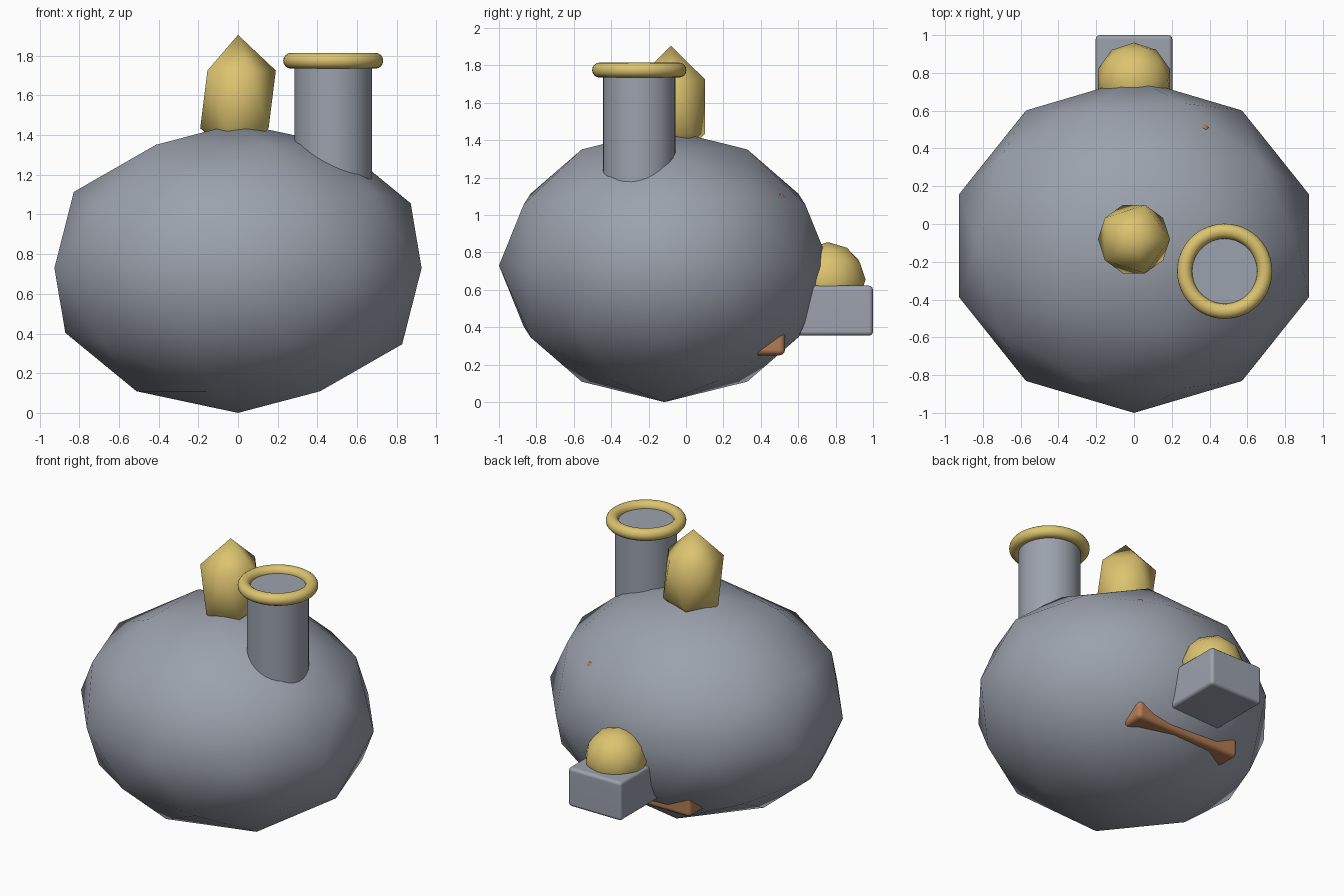
import bpy

cube = bpy.data.objects.get("Cube")
if cube:
    bpy.data.objects.remove(cube, do_unlink=True)


def material(name, rgb):
    m = bpy.data.materials.new(name)
    m.use_nodes = True
    m.diffuse_color = (*rgb, 1)
    m.node_tree.nodes["Principled BSDF"].inputs["Base Color"].default_value = (*rgb, 1)
    return m


steel = material("blue grey", (0.33, 0.36, 0.42))
gold = material("gold", (0.72, 0.55, 0.16))
copper = material("copper brown", (0.45, 0.20, 0.09))


def finish(name, mat):
    ob = bpy.context.object
    ob.name = name
    ob.data.materials.append(mat)
    return ob


def ball(name, mat, centre, radii, detail):
    bpy.ops.mesh.primitive_ico_sphere_add(subdivisions=detail, radius=1, location=centre)
    bpy.context.object.scale = radii
    bpy.ops.object.transform_apply(location=False, rotation=False, scale=True)
    bpy.ops.object.shade_smooth()
    return finish(name, mat)


def rounded_box(name, mat, low, high, bevel):
    centre = [(a + b) / 2 for a, b in zip(low, high)]
    bpy.ops.mesh.primitive_cube_add(size=1, location=centre)
    bpy.context.object.scale = [b - a for a, b in zip(low, high)]
    bpy.ops.object.transform_apply(location=False, rotation=False, scale=True)
    ob = finish(name, mat)
    mod = ob.modifiers.new("rounding", "BEVEL")
    mod.width = bevel
    mod.segments = 3
    bpy.ops.object.shade_smooth()
    ob.modifiers.new("face shading", "WEIGHTED_NORMAL")
    return ob


# Faceted round body with a pointed crystal on top
ball("body", steel, (0, -0.115, 0.73), (0.973, 0.885, 0.73), 2)
ball("top_crystal", gold, (0, -0.08, 1.58), (0.213, 0.213, 0.325), 1)

# Inner core whose rear corners poke through the body
rounded_box("inner_core", copper, (-0.4, -0.53, 0.25), (0.4, 0.53, 1.115), 0.03)

# Chimney with a rolled rim
bpy.ops.mesh.primitive_cylinder_add(vertices=32, radius=0.195, depth=0.8,
                                    location=(0.48, -0.25, 1.375))
bpy.ops.object.shade_smooth_by_angle()
finish("chimney", steel)
bpy.ops.mesh.primitive_torus_add(major_segments=48, minor_segments=16, major_radius=0.212,
                                 minor_radius=0.04, location=(0.48, -0.25, 1.775))
bpy.ops.object.shade_smooth()
finish("chimney_rim", gold)

# Rear ledge with a dome
rounded_box("rear_ledge", steel, (-0.203, 0.5, 0.355), (0.203, 1.0, 0.622), 0.022)
ball("rear_dome", gold, (0, 0.76, 0.655), (0.2, 0.2, 0.2), 2)
